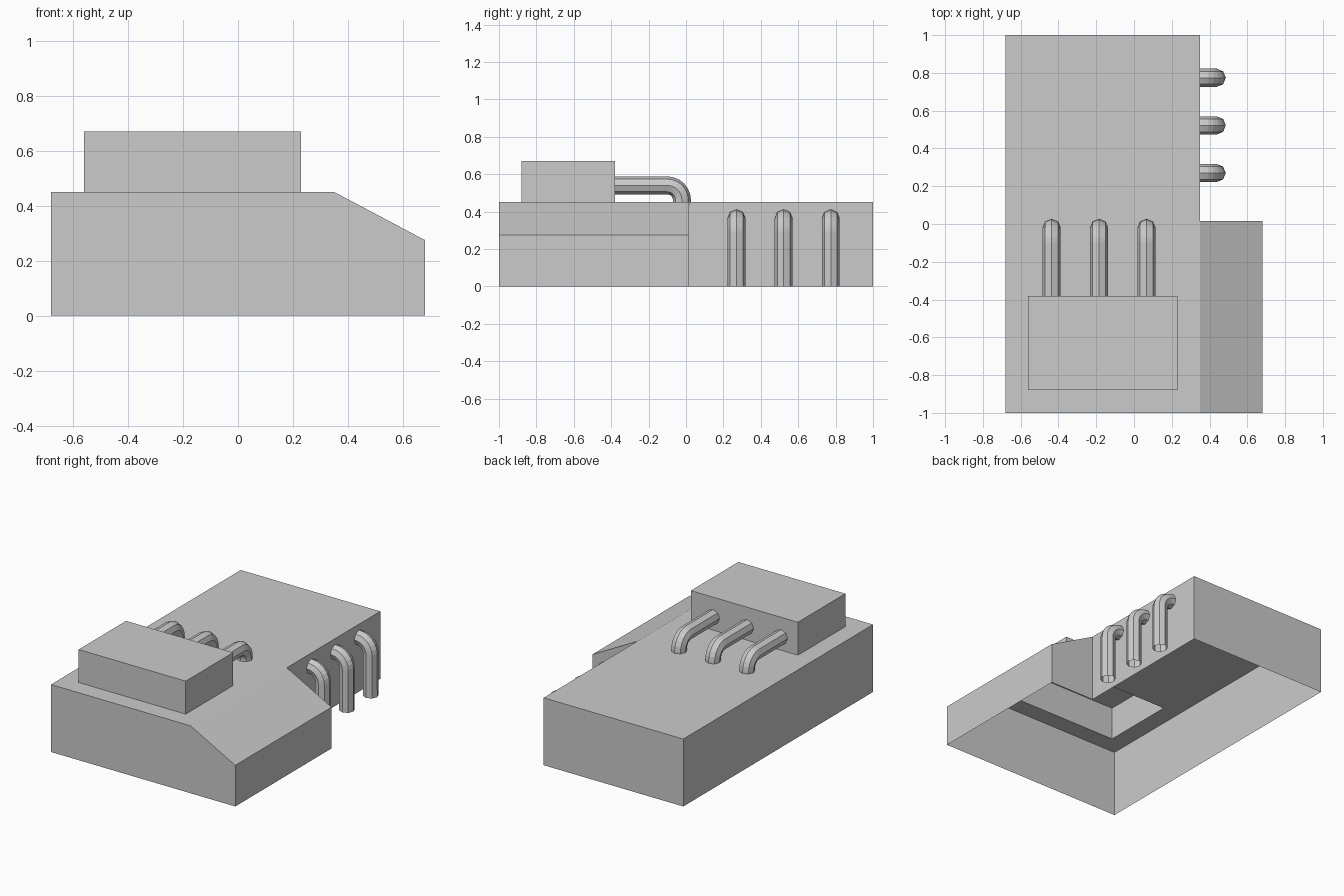
import bpy, math
from mathutils import Vector

if "Cube" in bpy.data.objects:
    bpy.data.objects.remove(bpy.data.objects["Cube"])

XL, XM, XR = -0.68, 0.35, 0.68      # left wall, step, right wall
TOP, LOW, STEP = 0.45, 0.275, 0.015  # deck height, wing edge height, wing back
BX0, BX1, BY0, BY1, BTOP = -0.56, 0.23, -0.88, -0.38, 0.67


def mesh_object(name, verts, faces):
    mesh = bpy.data.meshes.new(name)
    mesh.from_pydata(verts, [], faces)
    obj = bpy.data.objects.new(name, mesh)
    bpy.context.collection.objects.link(obj)
    return obj


# Hollow body shell: L-shaped plan with a sloped wing, open underneath
plan = [(XL, -1, TOP), (XM, -1, TOP), (XR, -1, LOW), (XR, STEP, LOW),
        (XM, STEP, TOP), (XM, 1, TOP), (XL, 1, TOP)]
n = len(plan)
verts = plan + [(x, y, 0) for x, y, z in plan]
verts += [(BX0, BY0, TOP), (BX1, BY0, TOP), (BX1, BY1, TOP), (BX0, BY1, TOP)]
h = 2 * n
faces = [(i + n, (i + 1) % n + n, (i + 1) % n, i) for i in range(n)]
# Deck around the opening below the upper box, then the wing slope
faces += [(0, 1, h + 1, h), (1, 4, 5, h + 2, h + 1), (5, 6, h + 3, h + 2),
          (6, 0, h, h + 3), (1, 2, 3, 4)]
mesh_object("body_shell", verts, faces)

# Upper box, open at the bottom
rect = [(BX0, BY0), (BX1, BY0), (BX1, BY1), (BX0, BY1)]
mesh_object("upper_box",
            [(x, y, z) for z in (TOP, BTOP) for x, y in rect],
            [(i, (i + 1) % 4, (i + 1) % 4 + 4, i + 4) for i in range(4)]
            + [(4, 5, 6, 7)])


# Bent eight-sided open pipe: runs along a direction, then turns down
def pipe(name, start, direction, run, end_z, bend=0.078, radius=0.048):
    start, direction = Vector(start), Vector(direction)
    path = [start]
    for i in range(7):
        a = math.radians(15 * i)
        path.append(start + direction * (run + bend * math.sin(a))
                    + Vector((0, 0, bend * (math.cos(a) - 1))))
    path.append(Vector((path[-1].x, path[-1].y, end_z)))
    curve = bpy.data.curves.new(name, 'CURVE')
    curve.dimensions = '3D'
    curve.fill_mode = 'FULL'
    curve.bevel_depth = radius
    curve.bevel_resolution = 2
    curve.use_fill_caps = False
    spline = curve.splines.new('POLY')
    spline.points.add(len(path) - 1)
    for point, co in zip(spline.points, path):
        point.co = (*co, 1)
    spline.use_smooth = False
    bpy.context.collection.objects.link(bpy.data.objects.new(name, curve))


# Three pipes on the deck and three on the side wall
for i in range(3):
    pipe(f"deck_pipe_{i + 1}", (-0.436 + 0.251 * i, BY1, 0.54), (0, 1, 0),
         0.28, TOP)
    pipe(f"side_pipe_{i + 1}", (XM, 0.27 + 0.252 * i, 0.363), (1, 0, 0),
         0.01, 0)
